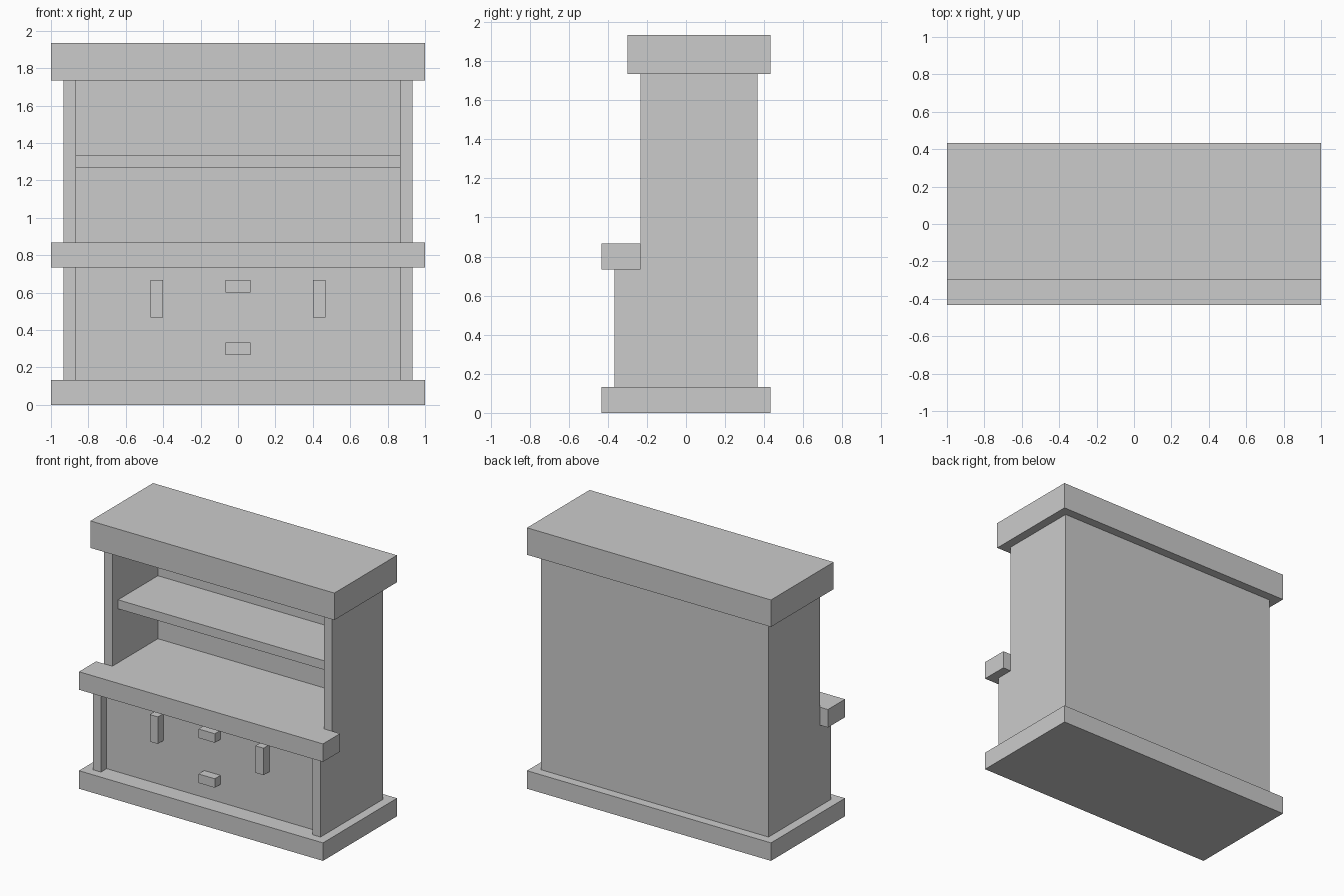
import bpy, bmesh
from mathutils import Vector

if "Cube" in bpy.data.objects:
    bpy.data.objects.remove(bpy.data.objects["Cube"])

U = 1 / 15  # board thickness: all sizes are multiples of it


def prism(name, points, direction):
    """Extrude a flat outline along a direction."""
    bm = bmesh.new()
    face = bm.faces.new([bm.verts.new(Vector(p) * U) for p in points])
    out = bmesh.ops.extrude_face_region(bm, geom=[face])
    verts = [g for g in out["geom"] if isinstance(g, bmesh.types.BMVert)]
    bmesh.ops.translate(bm, verts=verts, vec=Vector(direction) * U)
    bmesh.ops.recalc_face_normals(bm, faces=bm.faces)
    mesh = bpy.data.meshes.new(name)
    bm.to_mesh(mesh)
    bm.free()
    ob = bpy.data.objects.new(name, mesh)
    bpy.context.collection.objects.link(ob)
    return ob


def box(name, x, y, z):
    """Box from (min, max) ranges, in board thicknesses."""
    outline = [(x[0], y[0], z[0]), (x[1], y[0], z[0]),
               (x[1], y[1], z[0]), (x[0], y[1], z[0])]
    return prism(name, outline, (0, 0, z[1] - z[0]))


def mirror_x(ob):
    ob.modifiers.new("Mirror", "MIRROR").use_axis[0] = True


# Plinth and cornice
box("plinth", (-15, 15), (-6.5, 6.5), (0, 2))
box("cornice", (-15, 15), (-4.5, 6.5), (26, 29))

# Stepped side panels, deeper below the counter
side_outline = [(-5.5, 2), (5.5, 2), (5.5, 26), (-3.5, 26), (-3.5, 11), (-5.5, 11)]
mirror_x(prism("side_panel", [(13, y, z) for y, z in side_outline], (1, 0, 0)))

# Back and lower front panels between the sides
box("back_panel", (-13, 13), (4.5, 5.5), (2, 26))
box("cabinet_front", (-13, 13), (-4.5, -3.5), (2, 11))

# Counter with a wide front lip, notched around the sides
counter_outline = [(-15, -6.5), (15, -6.5), (15, -3.5), (13, -3.5),
                   (13, 4.5), (-13, 4.5), (-13, -3.5), (-15, -3.5)]
prism("counter", [(x, y, 11) for x, y in counter_outline], (0, 0, 2))

# Open shelf
box("shelf", (-13, 13), (-2.5, 4.5), (19, 20))

# Door and drawer handles
mirror_x(box("door_handle", (6, 7), (-5.5, -4.5), (7, 10)))
for name, z in (("upper_drawer_handle", 9), ("lower_drawer_handle", 4)):
    box(name, (-1, 1), (-5.5, -4.5), (z, z + 1))
